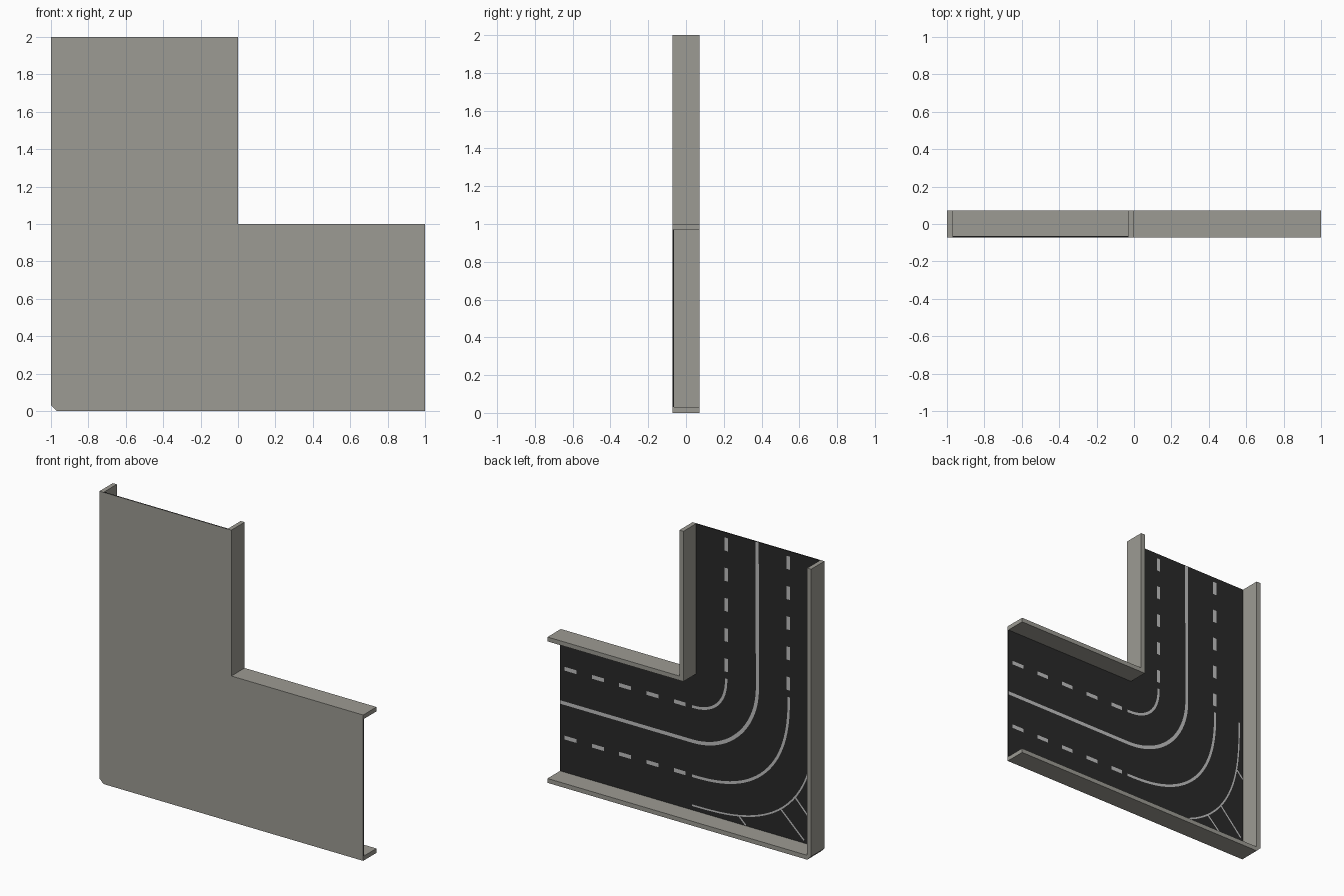
import bpy, bmesh, math
from mathutils import Vector

if "Cube" in bpy.data.objects:
    bpy.data.objects.remove(bpy.data.objects["Cube"])

H = 0.072          # half depth in y
T = 0.03           # wall thickness
ROAD_Y = -0.0645   # road surface height


def material(name, rgb):
    m = bpy.data.materials.new(name)
    m.diffuse_color = (*rgb, 1)
    m.use_nodes = True
    m.node_tree.nodes["Principled BSDF"].inputs["Base Color"].default_value = m.diffuse_color
    return m


concrete = material("concrete grey", (0.335, 0.328, 0.292))
asphalt = material("asphalt black", (0.022, 0.022, 0.022))
paint = material("road paint", (0.52, 0.52, 0.52))


def finish(name, bm, mat):
    me = bpy.data.meshes.new(name)
    bm.to_mesh(me)
    bm.free()
    me.materials.append(mat)
    ob = bpy.data.objects.new(name, me)
    bpy.context.collection.objects.link(ob)
    return ob


def prism(name, outline, y0, y1, mat):
    """Extrude an x-z outline from y0 to y1."""
    bm = bmesh.new()
    face = bm.faces.new([bm.verts.new((x, y0, z)) for x, z in outline])
    ext = bmesh.ops.extrude_face_region(bm, geom=[face])
    verts = [g for g in ext["geom"] if isinstance(g, bmesh.types.BMVert)]
    bmesh.ops.translate(bm, verts=verts, vec=(0, y1 - y0, 0))
    bmesh.ops.recalc_face_normals(bm, faces=bm.faces)
    return finish(name, bm, mat)


def stripes(name, paths, width, mat):
    """Flat painted bands following x-z paths on the road."""
    bm = bmesh.new()
    for path in paths:
        pts = [Vector(p) for p in path]
        rows = []
        for i, p in enumerate(pts):
            d = (pts[min(i + 1, len(pts) - 1)] - pts[max(i - 1, 0)]).normalized()
            n = Vector((-d.y, d.x)) * width / 2
            rows.append([bm.verts.new((q.x, ROAD_Y + 0.0008, q.y)) for q in (p + n, p - n)])
        for a, b in zip(rows, rows[1:]):
            f = bm.faces.new((a[0], a[1], b[1], b[0]))
            f.normal_update()
            if f.normal.y < 0:
                f.normal_flip()
    return finish(name, bm, mat)


def bend(r, n, steps=32):
    """Rounded quarter turn about the inner corner (0, 1)."""
    pts = []
    for i in range(steps + 1):
        a = i / steps * math.pi / 2
        c, s = max(math.cos(a), 0), max(math.sin(a), 0)
        k = r / (c ** n + s ** n) ** (1 / n)
        pts.append((-k * s, 1 - k * c))
    return pts


# Side walls
prism("outer_wall", [(-1, 2), (-1, T), (-1 + T, 0), (1, 0), (1, T), (-1 + T, T), (-1 + T, 2)],
      -H, H, concrete)
prism("inner_wall", [(-T, 2), (-T, 1 - T), (1, 1 - T), (1, 1), (0, 1), (0, 2)],
      -H, H, concrete)

# Thin backing plate and road slab between the walls
floor = [(-1 + T, T), (1, T), (1, 1 - T), (-T, 1 - T), (-T, 2), (-1 + T, 2)]
prism("backing_plate", floor, -H, -H + 0.001, concrete)
prism("road_slab", floor, -H + 0.001, ROAD_Y, asphalt)

# Solid centre line
stripes("centre_line", [[(1, 0.503)] + bend(0.497, 2.05) + [(-0.495, 2)]], 0.024, paint)

# Dashed lane lines on both arms
dashes = []
for r in (0.26, 0.732):
    for i in range(5):
        c = 0.092 + 0.207 * i
        dashes.append([(c - 0.045, 1 - r), (c + 0.045, 1 - r)])
        dashes.append([(-r, 1 + c - 0.045), (-r, 1 + c + 0.045)])
stripes("lane_dashes", dashes, 0.026, paint)

# Lane lines round the bend
stripes("lane_curves", [bend(0.26, 2.35), bend(0.735, 2.5)], 0.018, paint)

# Hatched outer corner
hatch = [[(-0.67, 0.22), (-0.85, 0.05)],
         [(-0.78, 0.33), (-0.95, 0.15)],
         [(-0.36, 0.08), (-0.41, 0.033)],
         [(-0.92, 0.64), (-0.967, 0.59)]]
stripes("corner_hatching", [bend(0.937, 2.8)] + hatch, 0.011, paint)
